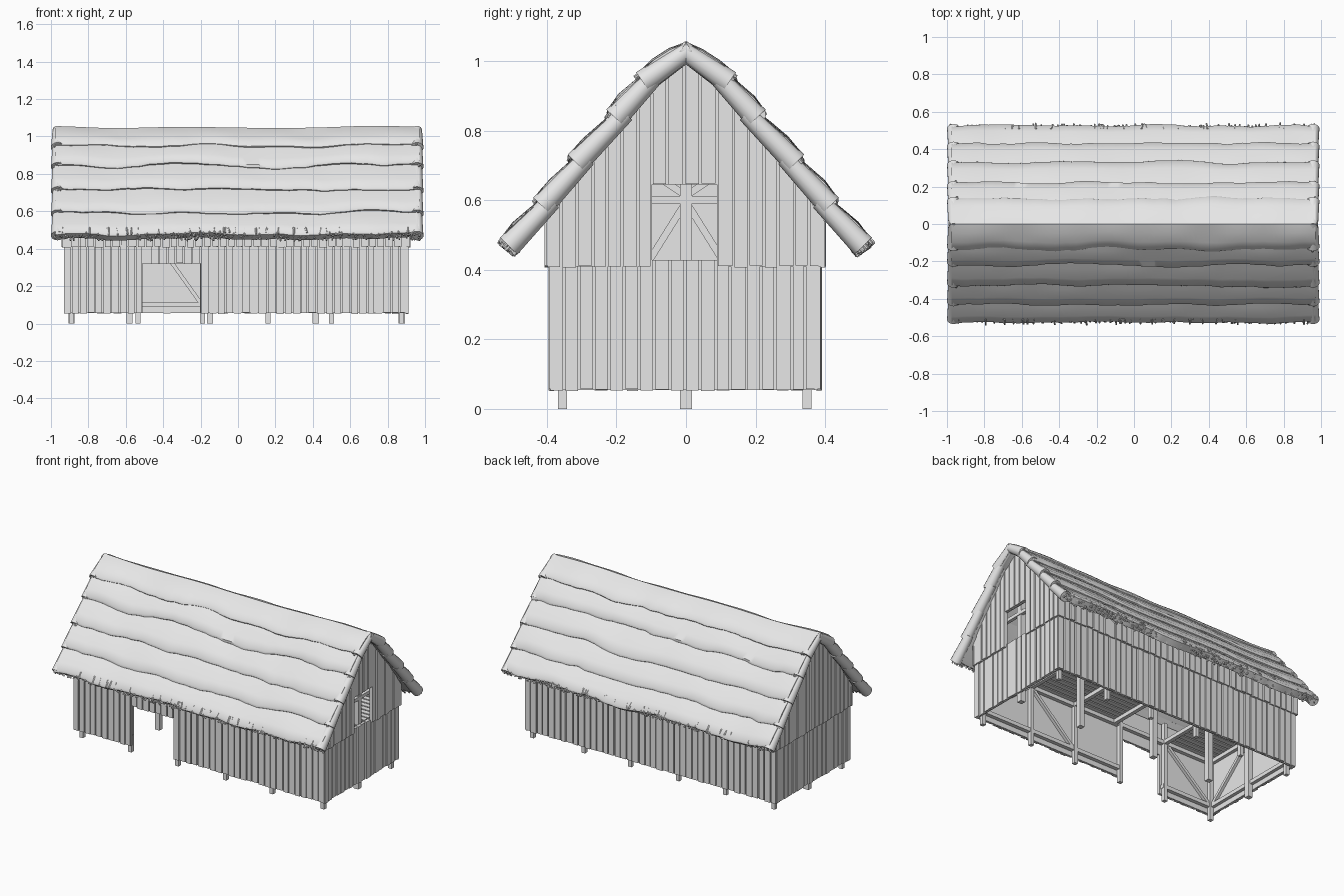
import bpy, bmesh, random
from mathutils import Vector, Matrix, noise

random.seed(4)
cube = bpy.data.objects.get("Cube")
if cube:
    bpy.data.objects.remove(cube)

grey = bpy.data.materials.new("pale_grey")
grey.use_nodes = True
grey.diffuse_color = (0.8, 0.8, 0.8, 1)
grey.node_tree.nodes["Principled BSDF"].inputs["Base Color"].default_value = (0.8, 0.8, 0.8, 1)


def finish(bm, name, smooth=False):
    bmesh.ops.recalc_face_normals(bm, faces=bm.faces)
    mesh = bpy.data.meshes.new(name)
    bm.to_mesh(mesh)
    bm.free()
    mesh.materials.append(grey)
    obj = bpy.data.objects.new(name, mesh)
    bpy.context.collection.objects.link(obj)
    if smooth:
        bpy.ops.object.select_all(action='DESELECT')
        obj.select_set(True)
        bpy.context.view_layer.objects.active = obj
        bpy.ops.object.shade_smooth_by_angle(angle=0.8)
    return obj


def rod(bm, a, b, r1, r2, sides=12):
    a, b = Vector(a), Vector(b)
    turn = (b - a).to_track_quat('Z', 'Y').to_matrix().to_4x4()
    bmesh.ops.create_cone(bm, cap_ends=True, segments=sides, radius1=r1, radius2=r2,
                          depth=(b - a).length, matrix=Matrix.Translation((a + b) / 2) @ turn)


def beam(bm, a, b, w=0.025):
    a, b = Vector(a), Vector(b)
    turn = (b - a).to_track_quat('Z', 'Y').to_matrix().to_4x4()
    bmesh.ops.create_cube(bm, size=1, matrix=Matrix.Translation((a + b) / 2) @ turn
                          @ Matrix.Diagonal((w, w, (b - a).length, 1)))


# Height of the roof underside at a distance from the ridge
def under_roof(y):
    y = abs(y)
    return 1.03 - 1.1 * y if y < 0.2 else 0.81 - 1.35 * (y - 0.2)


def flat(z):
    return lambda u: z


# Each side maps a wall coordinate, height and outward depth to space
SIDES = {
    "front": lambda u, z, d: (u, -0.38 - d, z),
    "back": lambda u, z, d: (u, 0.375 + d, z),
    "right": lambda u, z, d: (0.895 + d, u, z),
    "left": lambda u, z, d: (-0.915 - d, u, z),
}


# Fill a stretch of wall with vertical boards
def boards(bm, side, u0, u1, low, high, d0, d1, pitch=0.044, gap=0.007, rough=0.004):
    n = max(1, round((u1 - u0) / pitch))
    step = (u1 - u0) / n
    jig = [0] + [random.uniform(-1, 1) * rough for _ in range(n - 1)] + [0]
    edges = [u0 + i * step + jig[i] for i in range(n + 1)]
    for a, b in zip(edges, edges[1:]):
        a, b = a + gap / 2, b - gap / 2
        drop = random.uniform(-1, 1) * rough * 0.8
        out = d1 + random.uniform(-1, 1) * rough * 0.7
        shape = [(a, low + drop), (b, low + drop), (b, high(b)), (a, high(a))]
        rings = [[bm.verts.new(SIDES[side](u, z, d)) for u, z in shape] for d in (d0, out)]
        bm.faces.new(rings[0])
        bm.faces.new(rings[1])
        for i in range(4):
            j = (i + 1) % 4
            bm.faces.new((rings[0][i], rings[0][j], rings[1][j], rings[1][i]))


def clad(bm, side, u0, u1, low, high, lift=0.0):
    boards(bm, side, u0, u1, low, high, lift, lift + 0.013)
    boards(bm, side, u0, u1, low, high, lift - 0.006, lift + 0.003, 0.1, 0, 0)


# Walls: a lower band, and an upper band that overlaps it
for side in SIDES:
    bm = bmesh.new()
    if side in ("front", "back"):
        if side == "front":
            clad(bm, side, -0.93, -0.51, 0.055, flat(0.42))
            clad(bm, side, -0.51, -0.2, 0.32, flat(0.42))
            clad(bm, side, -0.2, 0.91, 0.055, flat(0.42))
        else:
            clad(bm, side, -0.93, 0.91, 0.055, flat(0.42))
        clad(bm, side, -0.94, 0.92, 0.41, flat(0.54), 0.012)
    else:
        clad(bm, side, -0.393, 0.388, 0.055, flat(0.428))
        if side == "right":
            clad(bm, side, -0.402, -0.098, 0.41, under_roof, 0.012)
            clad(bm, side, -0.098, 0.089, 0.645, under_roof, 0.012)
            clad(bm, side, 0.089, 0.4, 0.41, under_roof, 0.012)
        else:
            clad(bm, side, -0.402, 0.4, 0.41, under_roof, 0.012)
    finish(bm, side + "_wall")

# Posts standing on the ground
bm = bmesh.new()
for x in (-0.89, -0.535, -0.19, 0.16, 0.5, 0.875):
    for y in (-0.355, 0.348):
        beam(bm, (x, y, 0), (x, y, 0.53))
for x in (-0.89, -0.58, -0.15, 0.415, 0.875):
    beam(bm, (x, 0, 0), (x, 0, 0.98), 0.034)
finish(bm, "posts")

# Sills, wall plates, tie beams and braces
bm = bmesh.new()
for z in (0.1, 0.4):
    beam(bm, (-0.9, 0.355, z), (0.88, 0.355, z))
    for x in (-0.9, 0.88):
        beam(bm, (x, -0.36, z), (x, 0.36, z))
beam(bm, (-0.9, -0.36, 0.4), (0.88, -0.36, 0.4))
beam(bm, (-0.9, -0.36, 0.1), (-0.52, -0.36, 0.1))
beam(bm, (-0.19, -0.36, 0.1), (0.88, -0.36, 0.1))
for x in (-0.535, -0.15, 0.16, 0.5):
    beam(bm, (x, -0.36, 0.4), (x, 0.36, 0.4))
beam(bm, (-0.9, 0, 0.97), (0.88, 0, 0.97), 0.03)
for y in (-0.36, 0.355):
    for a, b in ((-0.88, -0.56), (0.86, 0.52), (0.18, 0.48)):
        beam(bm, (a, y, 0.11), (b, y, 0.39), 0.02)
beam(bm, (-0.2, 0.355, 0.11), (-0.4, 0.355, 0.39), 0.02)
for x in (-0.9, 0.88):
    for s in (-1, 1):
        beam(bm, (x, s * 0.34, 0.11), (x, s * 0.03, 0.39), 0.02)
for s in (-1, 1):
    beam(bm, (-0.9, s * 0.11, 0.42), (-0.9, s * 0.01, 0.58), 0.02)
    beam(bm, (-0.9, s * 0.01, 0.62), (-0.9, s * 0.1, 0.68), 0.02)
for x in (-0.9, 0.885):
    beam(bm, (x, -0.32, 0.602), (x, 0.32, 0.602), 0.022)
finish(bm, "timber_frame")

# Loft floor, left open above the passage
bm = bmesh.new()
for x0, x1 in ((-0.9, -0.54), (-0.15, 0.88)):
    y = -0.34
    while y < 0.34:
        bmesh.ops.create_cube(bm, size=1, matrix=Matrix.Translation(((x0 + x1) / 2, y, 0.42))
                              @ Matrix.Diagonal((x1 - x0, 0.033, 0.01, 1)))
        y += 0.042
finish(bm, "loft_floor")

# Thatch courses: lower outer edge of each, from ridge to eaves
EDGES = [Vector(p) for p in ((0, 1.055), (0.14, 0.965), (0.227, 0.856),
                             (0.338, 0.727), (0.438, 0.603), (0.533, 0.488))]
courses = []
for i, (upper, lower) in enumerate(zip(EDGES, EDGES[1:])):
    run = (lower - upper).normalized()
    out = Vector((-run.y, run.x))
    top = upper if i == 0 else upper - out * 0.02 - run * 0.03
    courses.append((top, lower, run, out))

bm = bmesh.new()
SEG = 70
for side in (-1, 1):
    for i, (top, low, run, out) in enumerate(courses):
        rings = []
        for k in range(SEG + 1):
            x = -0.975 + 1.945 * k / SEG
            seed = i * 7.3 + side * 20
            slide = 0.028 * noise.noise((x * 3.5, seed, 0)) + 0.008 * noise.noise((x * 15, seed, 3))
            edge = low + run * slide
            puff = 0.008 + 0.008 * noise.noise((x * 4, seed, 9))
            inner_top = Vector((0, 0.995)) if i == 0 else top - out * 0.04
            outline = [top, top.lerp(edge, 0.3) + out * puff * (0.6 if i else 1),
                       top.lerp(edge, 0.65) + out * puff, edge - run * 0.012 + out * 0.002,
                       edge - out * 0.008, edge - run * 0.004 - out * 0.052,
                       edge - run * 0.03 - out * 0.058, inner_top]
            sag = 0.012 * noise.noise((x * 2.2, 5, 1)) - 0.008 * (1 - x * x)
            rings.append([bm.verts.new((x, side * p.x, p.y + sag)) for p in outline])
        for a, b in zip(rings, rings[1:]):
            for j in range(len(a)):
                m = (j + 1) % len(a)
                bm.faces.new((a[j], a[m], b[m], b[j]))
        bm.faces.new(rings[0])
        bm.faces.new(rings[-1])
finish(bm, "thatch_courses", True)

# Lapped thatch rolls along the gable edges
bm = bmesh.new()
for side in (-1, 1):
    for x in (-0.965, 0.957):
        for top, low, run, out in courses:
            a, b = top - out * 0.024, low - out * 0.03
            rod(bm, (x, side * a.x, a.y), (x, side * b.x, b.y), 0.027, 0.035, 14)
            # Loose tufts at the end of each roll
            for _ in range(6):
                c = b + out * random.uniform(-0.03, 0.026)
                e = c + run * random.uniform(0.004, 0.014)
                s = c - run * 0.03
                dx = random.uniform(-0.02, 0.02)
                rod(bm, (x + dx, side * s.x, s.y), (x + dx, side * e.x, e.y), 0.006, 0.005, 5)
finish(bm, "gable_rolls", True)

# Ragged straw ends along the eaves
bm = bmesh.new()
top, low, run, out = courses[-1]
for side in (-1, 1):
    for _ in range(420):
        x = random.uniform(-0.96, 0.95)
        c = low - out * random.uniform(0.004, 0.058)
        s = c - run * 0.035
        e = c + run * random.uniform(-0.006, 0.016) + out * random.uniform(-0.006, 0.004)
        rod(bm, (x, side * s.x, s.y), (x + random.uniform(-0.01, 0.01), side * e.x, e.y),
            0.006, 0.005, 5)
finish(bm, "eaves_straw")
